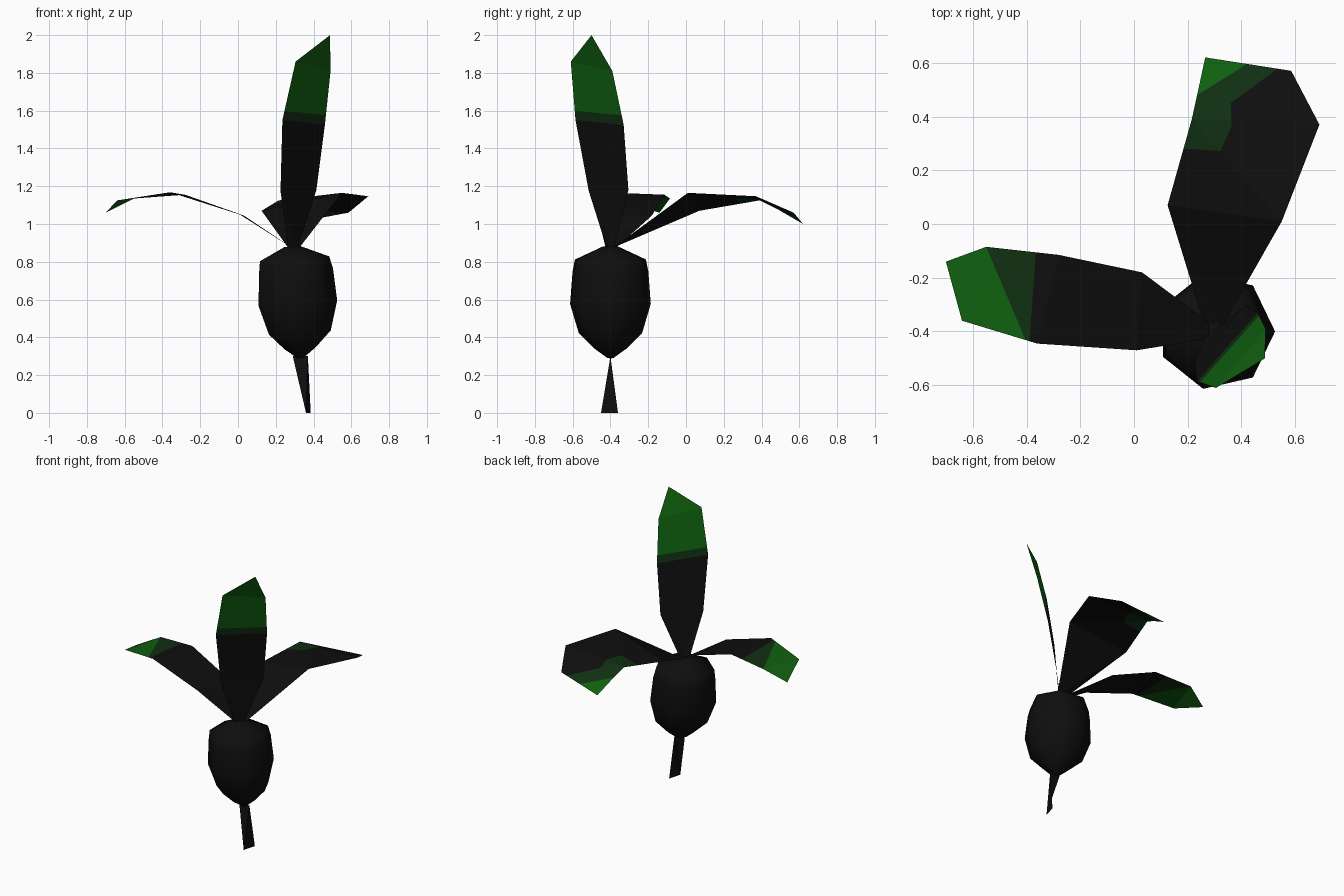
import bpy, bmesh, math
from mathutils import Vector

if "Cube" in bpy.data.objects:
    bpy.data.objects.remove(bpy.data.objects["Cube"])


def make_material(name, colour):
    mat = bpy.data.materials.new(name)
    mat.use_nodes = True
    mat.diffuse_color = (*colour, 1)
    mat.node_tree.nodes["Principled BSDF"].inputs["Base Color"].default_value = (*colour, 1)
    return mat


black = make_material("near_black", (0.0045, 0.0045, 0.0045))
dark = make_material("dark_green", (0.005, 0.028, 0.006))
bright = make_material("leaf_green", (0.005, 0.115, 0.005))
DARK, BRIGHT = 1, 2


def finish(bm, name, materials, smooth=False):
    mesh = bpy.data.meshes.new(name)
    bm.to_mesh(mesh)
    bm.free()
    for mat in materials:
        mesh.materials.append(mat)
    for poly in mesh.polygons:
        poly.use_smooth = smooth
    obj = bpy.data.objects.new(name, mesh)
    bpy.context.collection.objects.link(obj)
    return obj


def bulb():
    # Seven-sided bulb on a slightly leaning axis: (centre x, z, radius)
    profile = [(0.33, 0.29, 0.015), (0.325, 0.34, 0.085), (0.319, 0.425, 0.172),
               (0.306, 0.58, 0.219), (0.297, 0.75, 0.206), (0.29, 0.815, 0.193),
               (0.285, 0.88, 0.045)]
    sides, lean = 7, 0.07
    bm = bmesh.new()
    rings = []
    for cx, z, r in profile:
        ring = []
        for i in range(sides):
            a = math.tau * i / sides
            dx, dy = r * math.cos(a), r * math.sin(a)
            ring.append(bm.verts.new((cx + dx, -0.4 + dy, z + lean * dx)))
        rings.append(ring)
    for low, high in zip(rings, rings[1:]):
        for i in range(sides):
            j = (i + 1) % sides
            bm.faces.new((low[i], low[j], high[j], high[i]))
    bm.faces.new(rings[0][::-1])
    bm.faces.new(rings[-1])
    finish(bm, "bulb", [black], smooth=True)


def root():
    # Flat tail with a quarter twist
    bm = bmesh.new()
    corners = [(0.29, -0.4, 0.3), (0.37, -0.4, 0.3), (0.385, -0.36, 0), (0.36, -0.45, 0)]
    bm.faces.new([bm.verts.new(c) for c in corners])
    bmesh.ops.triangulate(bm, faces=bm.faces[:])
    finish(bm, "root", [black])


def leaf(name, left, right, tip, axis, regions):
    """Strip between two edges; each region is (colour index, cut lines extruded along axis)."""
    bm = bmesh.new()
    lv = [bm.verts.new(p) for p in left]
    rv = [bm.verts.new(p) for p in right]
    for i in range(len(lv) - 1):
        bm.faces.new((lv[i], rv[i], rv[i + 1], lv[i + 1]))
    bm.faces.new((lv[-1], rv[-1], bm.verts.new(tip)))
    bmesh.ops.triangulate(bm, faces=bm.faces[:])
    axis = Vector(axis)
    for index, lines in regions:
        planes = []
        for a, b in lines:
            a, b = Vector(a), Vector(b)
            planes.append((a, (b - a).cross(axis).normalized()))
        for co, no in planes:
            bmesh.ops.bisect_plane(bm, geom=bm.verts[:] + bm.edges[:] + bm.faces[:],
                                   dist=1e-5, plane_co=co, plane_no=no)
        for f in bm.faces:
            centre = f.calc_center_median()
            if all((centre - co).dot(no) > 0 for co, no in planes):
                f.material_index = index
    bmesh.ops.recalc_face_normals(bm, faces=bm.faces[:])
    finish(bm, name, [black, dark, bright])


bulb()
root()

# Tall leaf
leaf("upright_leaf",
     [(0.265, -0.42, 0.875), (0.225, -0.515, 1.175), (0.235, -0.585, 1.55), (0.305, -0.61, 1.86)],
     [(0.315, -0.38, 0.875), (0.415, -0.305, 1.18), (0.46, -0.33, 1.525), (0.49, -0.39, 1.81)],
     (0.487, -0.5, 2.0), (0, 1, 0),
     [(DARK, [((0.235, 0, 1.55), (0.46, 0, 1.525))]),
      (BRIGHT, [((0.24, 0, 1.6), (0.465, 0, 1.575))])])

# Leaf drooping to the right side
leaf("right_leaf",
     [(0.285, -0.37, 0.875), (0.03, -0.18, 1.045), (-0.28, -0.115, 1.155), (-0.55, -0.085, 1.135)],
     [(0.285, -0.425, 0.875), (0.01, -0.47, 1.05), (-0.36, -0.445, 1.168), (-0.64, -0.36, 1.125)],
     (-0.7, -0.14, 1.06), (0, 0, 1),
     [(DARK, [((-0.365, -0.1, 0), (-0.39, -0.45, 0))]),
      (BRIGHT, [((-0.55, -0.085, 0), (-0.4, -0.44, 0))])])

# Leaf drooping to the back
leaf("back_leaf",
     [(0.265, -0.385, 0.875), (0.125, 0.07, 1.07), (0.215, 0.39, 1.125), (0.237, 0.49, 1.075)],
     [(0.325, -0.385, 0.875), (0.55, 0.01, 1.165), (0.69, 0.37, 1.147), (0.585, 0.57, 1.06)],
     (0.265, 0.62, 1.0), (0, 0, 1),
     [(DARK, [((0.35, 0.27, 0), (0.19, 0.28, 0)), ((0.36, 0.45, 0), (0.365, 0.3, 0)),
              ((0.37, 0.38, 0), (0.32, 0.27, 0))]),
      (DARK, [((0.53, 0.575, 0), (0.36, 0.45, 0))]),
      (BRIGHT, [((0.42, 0.595, 0), (0.235, 0.48, 0))])])
